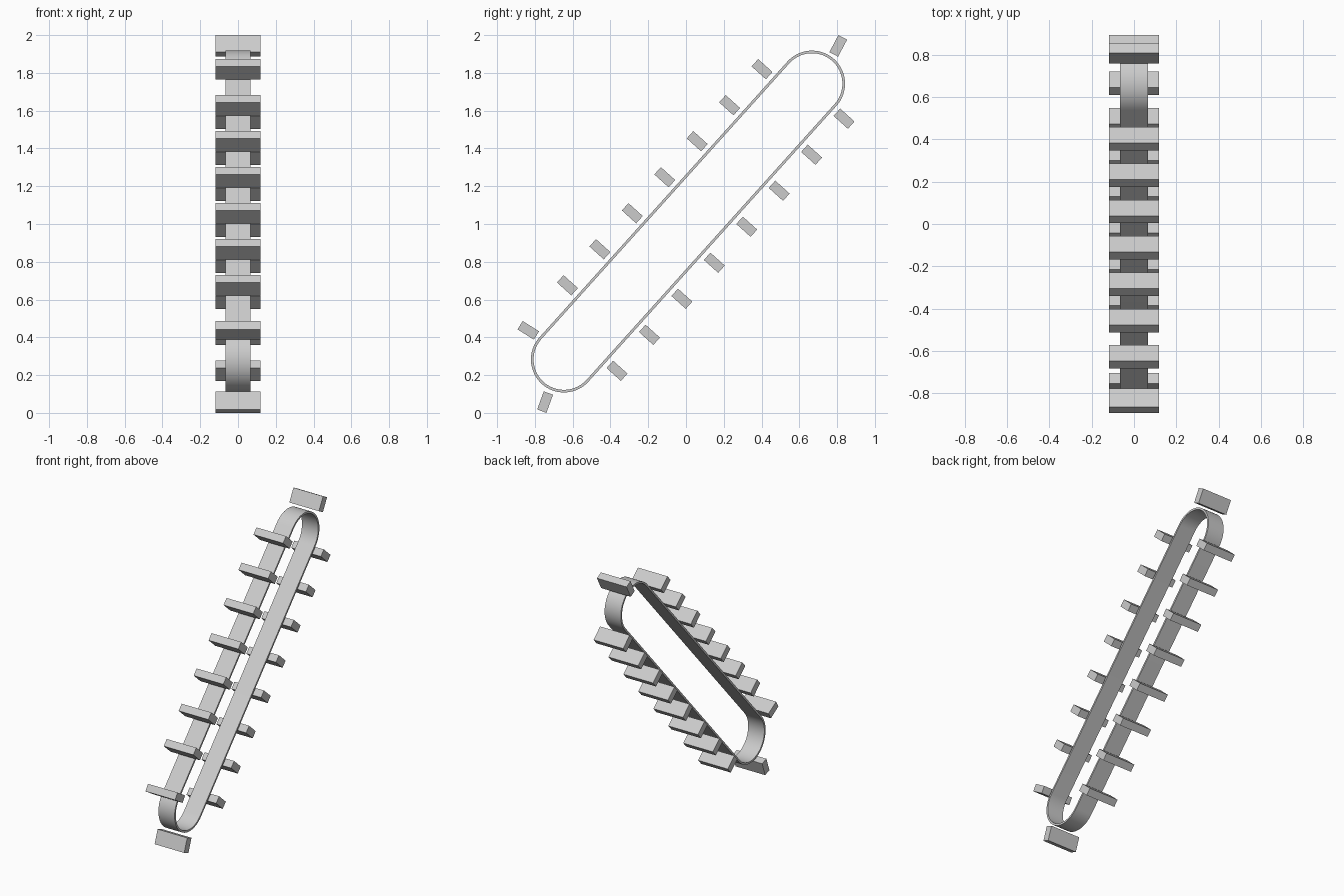
import bpy, bmesh
from math import radians, sin, cos, pi
from mathutils import Vector, Matrix

cube = bpy.data.objects.get("Cube")
if cube:
    bpy.data.objects.remove(cube, do_unlink=True)

grey = bpy.data.materials.new("light_grey")
grey.use_nodes = True
grey.diffuse_color = (0.6, 0.6, 0.6, 1)
grey.node_tree.nodes["Principled BSDF"].inputs["Base Color"].default_value = (0.6, 0.6, 0.6, 1)

TILT = radians(48)
LOW, HIGH = Vector((0, -0.646, 0.283)), Vector((0, 0.667, 1.743))   # roller centres
RADIUS, THICK, HALF_WIDTH = 0.175, 0.014, 0.065
SLAT = (0.238, 0.102, 0.052)      # width, outward length, thickness
SLAT_RADIUS, PITCH = 0.249, 0.2566


def direction(angle):
    return Vector((0, cos(angle), sin(angle)))


def add_object(name, bm):
    bmesh.ops.recalc_face_normals(bm, faces=bm.faces)
    mesh = bpy.data.meshes.new(name)
    bm.to_mesh(mesh)
    bm.free()
    mesh.materials.append(grey)
    obj = bpy.data.objects.new(name, mesh)
    bpy.context.collection.objects.link(obj)
    return obj


def add_slat(name, centre, angle):
    bm = bmesh.new()
    bmesh.ops.create_cube(bm, size=1, matrix=Matrix.Diagonal((*SLAT, 1)))
    obj = add_object(name, bm)
    obj.location = centre
    obj.rotation_euler.x = angle


# Belt: a thin band around two half circles joined by straight runs
STEPS = 32
path = [(centre, start + pi * i / STEPS)
        for centre, start in ((HIGH, TILT - pi / 2), (LOW, TILT + pi / 2))
        for i in range(STEPS + 1)]
bm = bmesh.new()
rings = []
for centre, angle in path:
    section = ((-HALF_WIDTH, RADIUS), (HALF_WIDTH, RADIUS),
               (HALF_WIDTH, RADIUS - THICK), (-HALF_WIDTH, RADIUS - THICK))
    rings.append([bm.verts.new(centre + direction(angle) * r + Vector((x, 0, 0)))
                  for x, r in section])
for i, ring in enumerate(rings):
    following = rings[(i + 1) % len(rings)]
    for j in range(4):
        k = (j + 1) % 4
        bm.faces.new((ring[j], ring[k], following[k], following[j]))
belt = add_object("belt", bm)
bpy.ops.object.select_all(action='DESELECT')
belt.select_set(True)
bpy.context.view_layer.objects.active = belt
bpy.ops.object.shade_smooth_by_angle(angle=radians(30))

# Slats along the two straight runs
for side, turn, first, count in (("upper", pi / 2, 0.304, 7), ("lower", -pi / 2, 0.143, 8)):
    for i in range(count):
        centre = LOW + direction(TILT) * (first + PITCH * i) + direction(TILT + turn) * SLAT_RADIUS
        add_slat(f"{side}_slat_{i + 1}", centre, TILT + turn)

# Slats turning around the ends
add_slat("front_end_slat", (0, -0.835, 0.437), radians(148))
add_slat("bottom_end_slat", (0, -0.746, 0.057), radians(250))
add_slat("top_end_slat", (0, 0.806, 1.943), radians(62))
